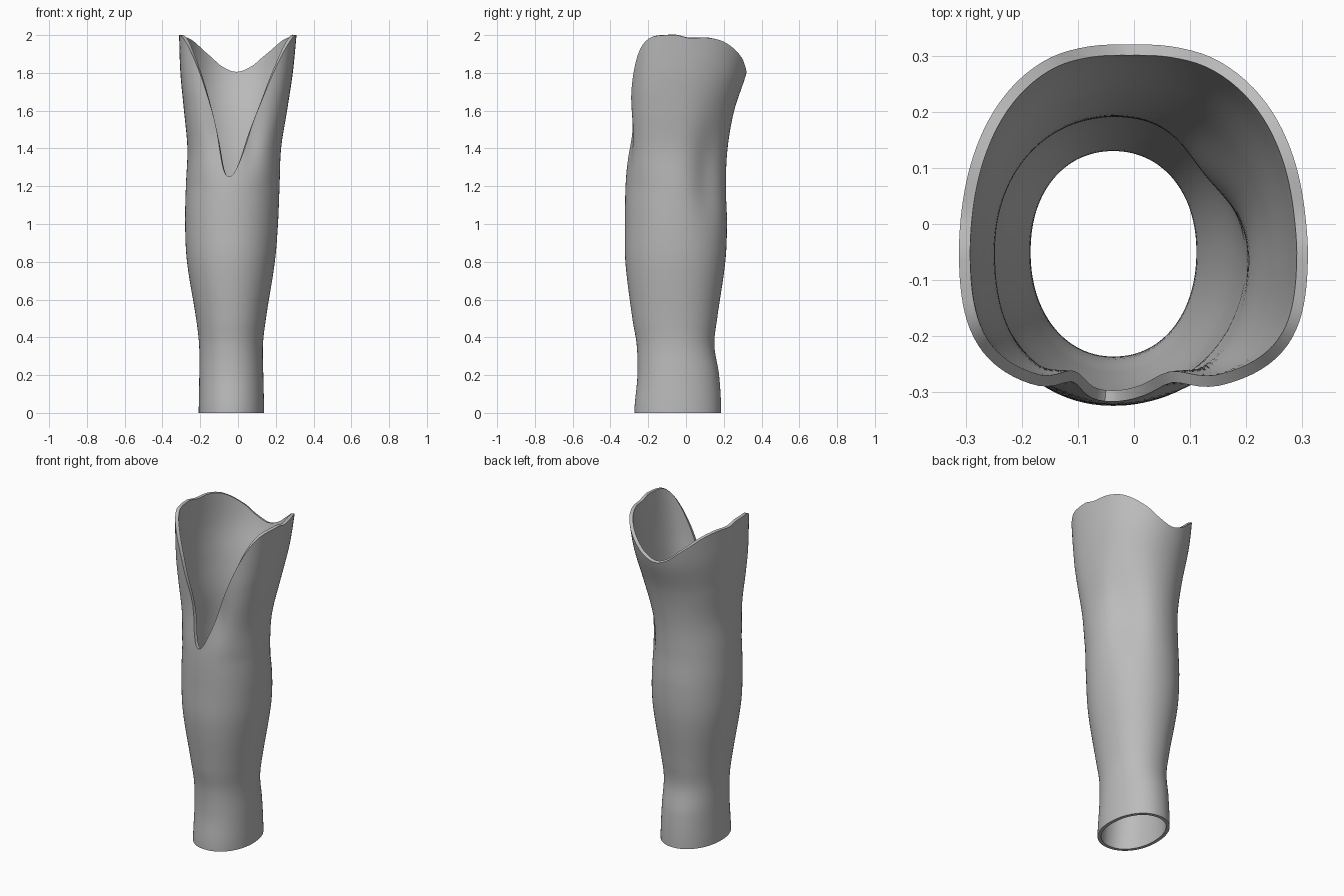
import bpy, bmesh, math
from math import sin, cos, radians, exp

cube = bpy.data.objects.get("Cube")
if cube:
    bpy.data.objects.remove(cube, do_unlink=True)

SEGMENTS, ROWS = 128, 90

# Limb outline: height, x min, x max, y min, y max
OUTLINE = [
    (0.0, -.208, .138, -.273, .186), (0.2, -.205, .134, -.257, .175),
    (0.36, -.206, .132, -.261, .15), (0.5, -.222, .148, -.284, .165),
    (0.8, -.27, .195, -.321, .208), (1.0, -.28, .212, -.323, .217),
    (1.2, -.276, .221, -.32, .211), (1.4, -.268, .229, -.306, .22),
    (1.6, -.286, .26, -.303, .255), (1.8, -.305, .29, -.298, .32),
    (2.0, -.312, .31, -.295, .36),
]
# Rim: degrees away from the front, height
RIM = [(0, 1.25), (7, 1.28), (16, 1.4), (27, 1.6), (39, 1.78), (52, 1.92),
       (64, 1.985), (80, 2.0), (90, 2.0), (102, 1.985), (121, 1.985),
       (137, 1.96), (156, 1.885), (167, 1.83), (180, 1.8)]


def smooth_lookup(table, t):
    """Smooth curve through the table rows (cubic Hermite)."""
    last = len(table) - 1
    i = 0
    while i < last - 1 and t > table[i + 1][0]:
        i += 1
    p, q = table[i], table[i + 1]
    before, after = table[max(i - 1, 0)], table[min(i + 2, last)]
    h = q[0] - p[0]
    u = (t - p[0]) / h
    out = []
    for k in range(1, len(p)):
        m0 = (q[k] - before[k]) / (q[0] - before[0]) * h if i else 0
        m1 = (after[k] - p[k]) / (after[0] - p[0]) * h if i < last - 1 else q[k] - p[k]
        if i == last - 1 and table is RIM:
            m1 = 0
        out.append((2*u**3 - 3*u*u + 1)*p[k] + (u**3 - 2*u*u + u)*m0
                   + (3*u*u - 2*u**3)*q[k] + (u**3 - u*u)*m1)
    return out


def bump(value, centre, width):
    return exp(-((value - centre) / width) ** 2)


def rim_height(deg):
    shifted = deg + 5 * bump(deg, 0, 20)
    return min(smooth_lookup(RIM, abs(shifted))[0], 2.0)


def wall_point(deg, z):
    """Point on the outer wall; angle runs from the front towards +x."""
    x0, x1, y0, y1 = smooth_lookup(OUTLINE, z)
    cx, cy = (x0 + x1) / 2, -.05
    dx, dy = sin(radians(deg)), -cos(radians(deg))
    half_x = (x1 - x0) / 2
    half_y = cy - y0 if dy < 0 else y1 - cy
    # The front becomes squarer towards the top
    squareness = min(max((z - 1.2) / .5, 0), 1)
    power = 2.1 + 1.4 * squareness * max(-dy, 0) ** .5
    r = (abs(dx / half_x) ** power + abs(dy / half_y) ** power) ** (-1 / power)
    # Hollows beside the knee and behind the calf
    r *= 1 - .07 * bump(abs(deg), 21, 11) * bump(z, 1.5, .16)
    r *= 1 - .13 * bump(deg, 132, 24) * bump(z, 1.27, .25)
    return cx + r * dx, cy + r * dy, z


# Sleeve wall, with each column ending at the rim
bm = bmesh.new()
columns = []
for s in range(SEGMENTS):
    deg = -180 + 360 * s / SEGMENTS
    top = rim_height(deg)
    columns.append([bm.verts.new(wall_point(deg, top * r / ROWS))
                    for r in range(ROWS + 1)])
for s in range(SEGMENTS):
    a, b = columns[s], columns[(s + 1) % SEGMENTS]
    for r in range(ROWS):
        bm.faces.new((a[r], b[r], b[r + 1], a[r + 1]))
mesh = bpy.data.meshes.new("limb_sleeve")
bm.to_mesh(mesh)
bm.free()
sleeve = bpy.data.objects.new("limb_sleeve", mesh)
bpy.context.collection.objects.link(sleeve)

# Plain grey material
grey = bpy.data.materials.new("plain_grey")
grey.use_nodes = True
colour = (.5, .5, .5, 1)
grey.diffuse_color = colour
grey.node_tree.nodes["Principled BSDF"].inputs["Base Color"].default_value = colour
mesh.materials.append(grey)

# Wall thickness, grown inwards
shell = sleeve.modifiers.new("wall_thickness", "SOLIDIFY")
shell.thickness = .02
shell.offset = -1
bpy.ops.object.select_all(action="DESELECT")
sleeve.select_set(True)
bpy.context.view_layer.objects.active = sleeve
bpy.ops.object.modifier_apply(modifier=shell.name)
bpy.ops.object.shade_smooth_by_angle(angle=radians(40))
